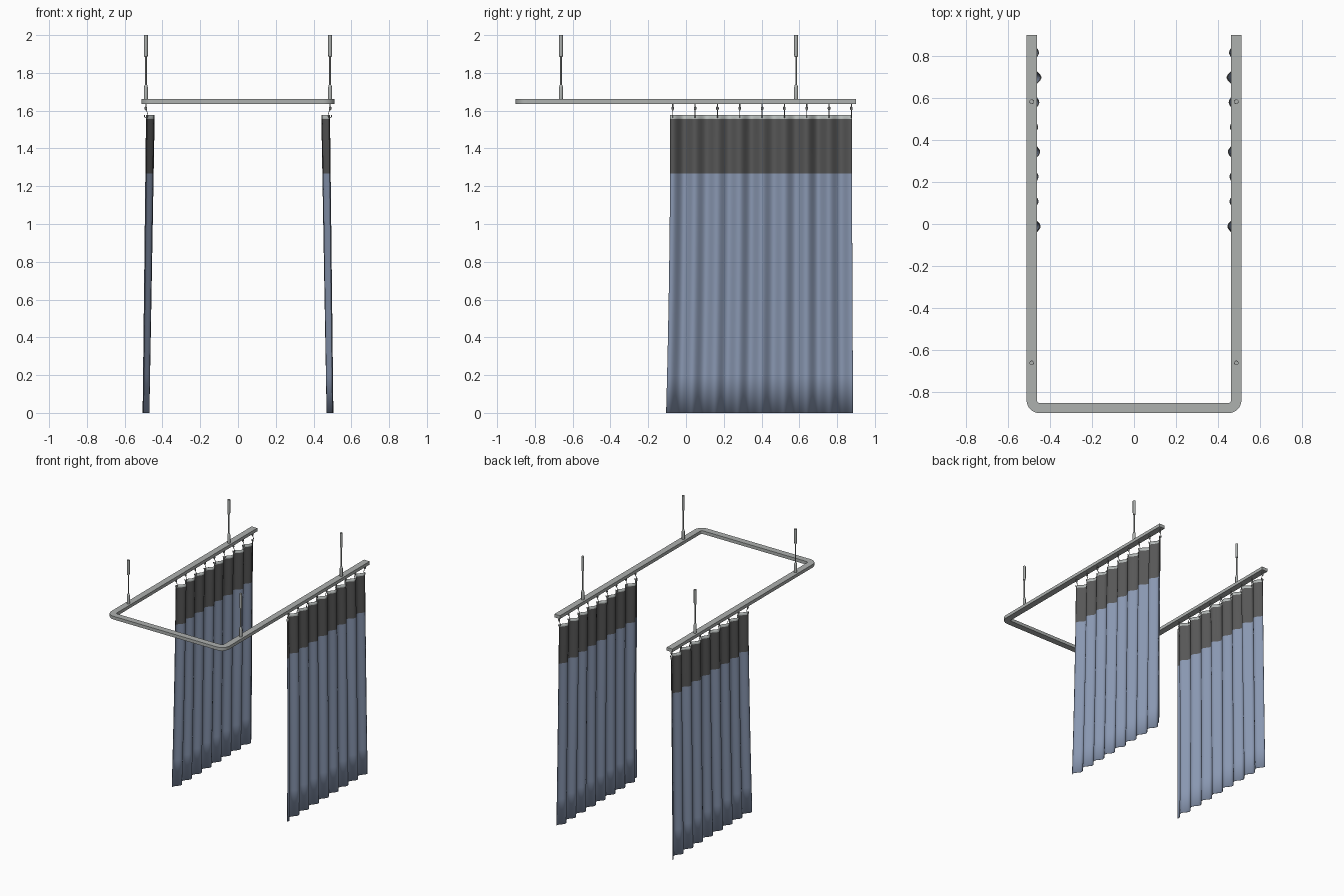
import bpy, bmesh, math
from mathutils import Vector

if "Cube" in bpy.data.objects:
    bpy.data.objects.remove(bpy.data.objects["Cube"])


def material(name, rgb):
    m = bpy.data.materials.new(name)
    m.diffuse_color = (*rgb, 1)
    m.use_nodes = True
    m.node_tree.nodes["Principled BSDF"].inputs["Base Color"].default_value = m.diffuse_color
    return m


METAL = material("grey metal", (0.42, 0.44, 0.43))
HOOK = material("hook metal", (0.30, 0.31, 0.31))
HEM = material("pale hem", (0.46, 0.49, 0.48))
MESH = material("charcoal mesh", (0.095, 0.095, 0.095))
CLOTH = material("blue cloth", (0.25, 0.31, 0.44))

RX, RY = 0.4875, 0.877          # rail centre line
RAIL_LOW, RAIL_TOP = 1.636, 1.661


def make_object(name, bm, mats, mirror=False, smooth=True):
    bmesh.ops.recalc_face_normals(bm, faces=bm.faces)
    me = bpy.data.meshes.new(name)
    bm.to_mesh(me)
    bm.free()
    ob = bpy.data.objects.new(name, me)
    bpy.context.collection.objects.link(ob)
    for m in mats:
        me.materials.append(m)
    if mirror:
        ob.modifiers.new("mirror", 'MIRROR').use_mirror_merge = False
    if smooth:
        bpy.ops.object.select_all(action='DESELECT')
        ob.select_set(True)
        bpy.context.view_layer.objects.active = ob
        bpy.ops.object.shade_smooth_by_angle(angle=math.radians(40))
    return ob


def sweep(bm, rings):
    """Skin a list of closed rings into a capped tube."""
    loops = [[bm.verts.new(p) for p in r] for r in rings]
    n = len(loops[0])
    for a, b in zip(loops, loops[1:]):
        for i in range(n):
            j = (i + 1) % n
            bm.faces.new((a[i], a[j], b[j], b[i]))
    bm.faces.new(loops[0][::-1])
    bm.faces.new(loops[-1])


def lathe(bm, x, y, profile, sides=16):
    """Turned vertical part from (radius, z) pairs."""
    ang = [2 * math.pi * i / sides for i in range(sides)]
    sweep(bm, [[(x + r * math.cos(a), y + r * math.sin(a), z) for a in ang]
               for r, z in profile])


def wire(bm, pts, radius, sides=6):
    """Round wire through points lying in an x-z plane."""
    pts = [Vector(p) for p in pts]
    rings = []
    for i, p in enumerate(pts):
        t = (pts[min(i + 1, len(pts) - 1)] - pts[max(i - 1, 0)]).normalized()
        u = Vector((0, 1, 0))
        v = t.cross(u)
        rings.append([p + radius * (u * math.cos(a) + v * math.sin(a))
                      for a in (2 * math.pi * k / sides for k in range(sides))])
    sweep(bm, rings)


# U-shaped ceiling rail with rounded front corners
R, HW = 0.038, 0.0245
path = [(Vector((-RX, 0.9)), Vector((-1, 0)))]
for cx, start in ((-RX + R, math.pi), (RX - R, 1.5 * math.pi)):
    for i in range(9):
        a = start + i / 8 * math.pi / 2
        d = Vector((math.cos(a), math.sin(a)))
        path.append((Vector((cx, -RY + R)) + R * d, d))
path.append((Vector((RX, 0.9)), Vector((1, 0))))
bm = bmesh.new()
section = ((-HW, RAIL_LOW), (HW, RAIL_LOW), (HW, RAIL_TOP), (-HW, RAIL_TOP))
sweep(bm, [[(*(p + d * o), z) for o, z in section] for p, d in path])
make_object("curtain_rail", bm, [METAL])

# Ceiling hangers: thin rod with a sleeve at each end
bm = bmesh.new()
for y in (-0.662, 0.583):
    lathe(bm, RX, y, [(0.011, 1.66), (0.011, 1.722), (0.007, 1.736), (0.0045, 1.738),
                      (0.0045, 1.884), (0.0095, 1.886), (0.0105, 1.9), (0.0105, 2.0)])
make_object("ceiling_hangers", bm, [METAL], mirror=True)

# Pleated curtain: outermost at each hook, bulging inwards between hooks
Y0, PITCH, PLEATS = -0.07, 0.1182, 8
DEPTH = (0.040, 0.030, 0.030, 0.038, 0.028, 0.034, 0.044, 0.032)
TOP = 1.577


def curtain_x(y, drop):
    k = (y - Y0) / PITCH
    d = DEPTH[max(0, min(PLEATS - 1, math.floor(k)))]
    d += (0.034 - d) * drop
    return 0.486 + 0.018 * drop - d * (0.5 - 0.5 * math.cos(2 * math.pi * k))


levels = [0, 0.2, 0.4, 0.6, 0.8, 1.0, 1.14, 1.267, 1.41, 1.555, TOP]
COLS = 128
bm = bmesh.new()
grid = []
for z in levels:
    drop = 1 - z / TOP
    row = []
    for i in range(COLS + 1):
        u = i / COLS
        y = -0.083 + 0.962 * u
        flare = drop ** 2 * (-0.022 * (1 - u) + 0.006 * u)
        row.append(bm.verts.new((curtain_x(y, drop), y + flare, z)))
    grid.append(row)
for j in range(len(levels) - 1):
    mid = (levels[j] + levels[j + 1]) / 2
    slot = 0 if mid < 1.267 else 1 if mid < 1.555 else 2
    for i in range(COLS):
        f = bm.faces.new((grid[j][i], grid[j][i + 1], grid[j + 1][i + 1], grid[j + 1][i]))
        f.material_index = slot
curtain = make_object("curtain", bm, [CLOTH, MESH, HEM], mirror=True)
sol = curtain.modifiers.new("thickness", 'SOLIDIFY')
sol.thickness = 0.002
sol.offset = 0

# Hooks: a glider under the rail and a bent wire through the hem
bm = bmesh.new()
for k in range(PLEATS + 1):
    y = Y0 + k * PITCH
    lathe(bm, RX, y, [(0.003, 1.637), (0.003, 1.622), (0.007, 1.618),
                      (0.007, 1.608), (0.003, 1.602)], 8)
    wire(bm, [(RX + 0.002, y, 1.607), (RX - 0.004, y, 1.598), (RX - 0.009, y, 1.585),
              (RX - 0.010, y, 1.570), (RX - 0.005, y, 1.562), (RX + 0.003, y, 1.562),
              (RX + 0.007, y, 1.568), (RX + 0.007, y, 1.576)], 0.0022)
make_object("curtain_hooks", bm, [HOOK], mirror=True)
